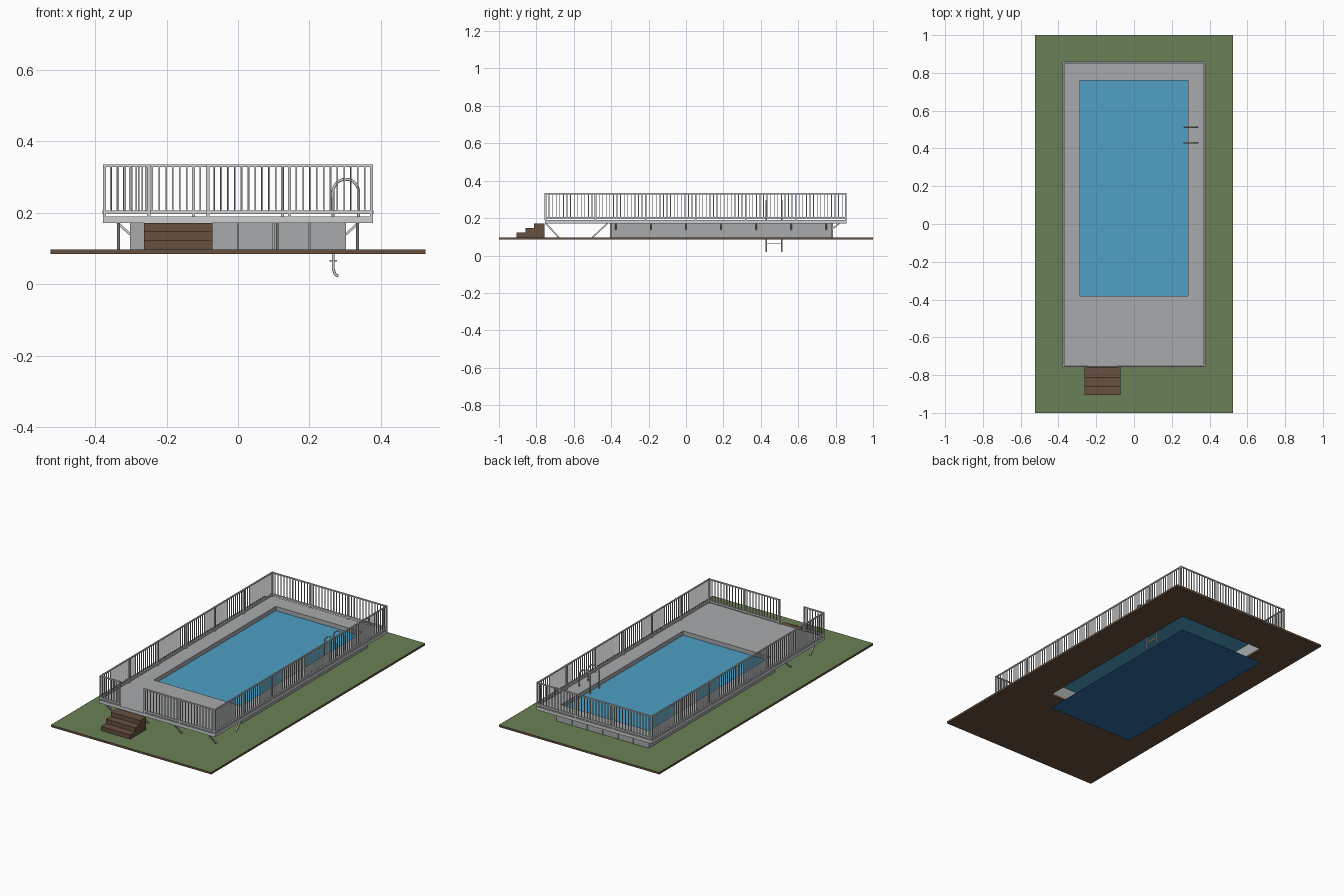
import bpy, bmesh, math
from mathutils import Vector, Matrix

if "Cube" in bpy.data.objects:
    bpy.data.objects.remove(bpy.data.objects["Cube"])


def material(name, rgb):
    lin = [((c / 255 + 0.055) / 1.055) ** 2.4 for c in rgb] + [1]
    m = bpy.data.materials.new(name)
    m.use_nodes = True
    m.diffuse_color = lin
    m.node_tree.nodes["Principled BSDF"].inputs["Base Color"].default_value = lin
    return m


GRASS = material("grass green", (106, 128, 86))
WOOD = material("earth brown", (102, 80, 62))
DECK = material("deck grey", (167, 170, 171))
METAL = material("light metal", (205, 207, 208))
WATER = material("water blue", (78, 160, 196))
FLOOR = material("pool floor blue", (48, 108, 163))


def finish(name, bm, *mats):
    bmesh.ops.recalc_face_normals(bm, faces=bm.faces)
    me = bpy.data.meshes.new(name)
    bm.to_mesh(me)
    bm.free()
    for m in mats:
        me.materials.append(m)
    ob = bpy.data.objects.new(name, me)
    bpy.context.collection.objects.link(ob)
    return ob


def box(bm, lo, hi):
    lo, hi = Vector(lo), Vector(hi)
    mat = Matrix.Translation((lo + hi) / 2) @ Matrix.Diagonal((*(hi - lo), 1))
    bmesh.ops.create_cube(bm, size=1, matrix=mat)


def strut(bm, a, b, w):
    """Square bar of width w from a to b."""
    a, b = Vector(a), Vector(b)
    d = b - a
    side = Vector((0, 0, 1)).cross(d)
    side = side.normalized() if side.length > 1e-6 else Vector((1, 0, 0))
    rot = Matrix((side, d.normalized().cross(side), d.normalized())).transposed()
    mat = Matrix.LocRotScale((a + b) / 2, rot.to_quaternion(), (w, w, d.length))
    bmesh.ops.create_cube(bm, size=1, matrix=mat)


def corners(x, y0, y1):
    return [(-x, y0), (x, y0), (x, y1), (-x, y1)]


def ring(name, outer, inner, z0, z1, *mats):
    """Rectangular slab with a rectangular opening."""
    bm = bmesh.new()
    loops = [[bm.verts.new((x, y, z)) for x, y in corners(*rect)]
             for rect, z in ((outer, z0), (outer, z1), (inner, z1), (inner, z0))]
    for k in range(4):
        for i in range(4):
            j, a, b = (i + 1) % 4, loops[k], loops[(k + 1) % 4]
            bm.faces.new((a[i], a[j], b[j], b[i]))
    return finish(name, bm, *mats)


def sheet(name, rect, z, mat):
    bm = bmesh.new()
    bm.faces.new([bm.verts.new((x, y, z)) for x, y in corners(*rect)])
    return finish(name, bm, mat)


POOL = (0.285, -0.38, 0.76)
GROUND_Z, DECK_Z0, DECK_Z = 0.097, 0.172, 0.19

# Lawn with earth on its sides and underside
lawn = ring("lawn", (0.525, -1, 1), POOL, 0.085, GROUND_Z, GRASS, WOOD)
for p in lawn.data.polygons:
    p.material_index = 0 if p.normal.z > 0.5 else 1

# Pool shell, water and floor
ring("pool_wall", (0.303, -0.4, 0.78), POOL, GROUND_Z, DECK_Z0, DECK)
sheet("water", POOL, 0.165, WATER)
sheet("pool_floor", POOL, 0, FLOOR)

# Deck with lighter outer edge
deck = ring("deck", (0.378, -0.755, 0.858), POOL, DECK_Z0, DECK_Z, DECK, METAL)
for p in deck.data.polygons:
    outside = max(abs(p.center.x) / 0.37, abs(p.center.y - 0.05) / 0.8) > 1
    p.material_index = 1 if abs(p.normal.z) < 0.5 and outside else 0

# Wall ribs
bm = bmesh.new()
for i in range(-2, 3):
    for y in (-0.402, 0.782):
        box(bm, (i / 10 - 0.003, y - 0.003, GROUND_Z), (i / 10 + 0.003, y + 0.003, DECK_Z0))
finish("wall_ribs", bm, DECK)

# Diagonal brackets around the wall and braces under the front deck
bm = bmesh.new()
for i in range(7):
    y = -0.375 + i * 0.1875
    for s in (-1, 1):
        strut(bm, (s * 0.303, y, 0.14), (s * 0.338, y, DECK_Z0), 0.007)
for i in range(-2, 3):
    strut(bm, (i / 10, 0.78, 0.14), (i / 10, 0.82, DECK_Z0), 0.007)
for x in (-0.335, -0.11, 0.11, 0.335):
    strut(bm, (x, -0.68, GROUND_Z), (x, -0.75, DECK_Z0), 0.008)
    strut(bm, (x, -0.5, GROUND_Z), (x, -0.42, DECK_Z0), 0.008)
finish("deck_braces", bm, METAL)


# Railings
def railing(name, a, b, sections):
    bm = bmesh.new()
    a, b = Vector((*a, 0)), Vector((*b, 0))
    up = Vector((0, 0, 1))
    for z, w in ((0.202, 0.01), (0.331, 0.007)):
        strut(bm, a + up * z, b + up * z, w)
    for i in range(sections + 1):
        p = a.lerp(b, i / sections)
        strut(bm, p + up * DECK_Z, p + up * 0.335, 0.009)
    count = round((b - a).length / sections / 0.019) * sections
    for i in range(1, count):
        if i % (count // sections):
            p = a.lerp(b, i / count)
            strut(bm, p + up * 0.204, p + up * 0.33, 0.004)
    finish(name, bm, METAL)


X, FRONT, BACK = 0.374, -0.751, 0.854
railing("left_railing", (X, FRONT), (X, BACK), 6)
railing("right_railing", (-X, FRONT), (-X, BACK), 6)
railing("back_railing", (-X, BACK), (X, BACK), 3)
railing("front_railing_long", (-0.085, FRONT), (X, FRONT), 2)
railing("front_railing_short", (-X, FRONT), (-0.25, FRONT), 1)

# Wooden steps
bm = bmesh.new()
for i in range(3):
    z = GROUND_Z + i * 0.025
    box(bm, (-0.263, -0.905 + i * 0.046, z), (-0.072, -0.757, z + 0.025))
finish("entry_steps", bm, WOOD)

# Pool ladder: two bent tubes and treads
arc = [(0.302 - 0.036 * math.cos(t), 0.258 + 0.036 * math.sin(t))
       for t in (math.pi * i / 12 for i in range(13))]
path = [(0.281, 0.022), (0.272, 0.028), (0.267, 0.042)] + arc + [(0.338, DECK_Z)]
for side, y in (("front", 0.43), ("back", 0.513)):
    cu = bpy.data.curves.new("ladder_rail_" + side, "CURVE")
    cu.dimensions = "3D"
    cu.bevel_depth, cu.bevel_resolution, cu.use_fill_caps = 0.004, 2, True
    sp = cu.splines.new("POLY")
    sp.points.add(len(path) - 1)
    for pt, (x, z) in zip(sp.points, path):
        pt.co = (x, y, z, 1)
    sp.use_smooth = True
    cu.materials.append(METAL)
    bpy.context.collection.objects.link(bpy.data.objects.new(cu.name, cu))
bm = bmesh.new()
for z in (0.066, 0.115, 0.16):
    box(bm, (0.257, 0.43, z - 0.002), (0.277, 0.513, z + 0.002))
finish("ladder_treads", bm, METAL)
